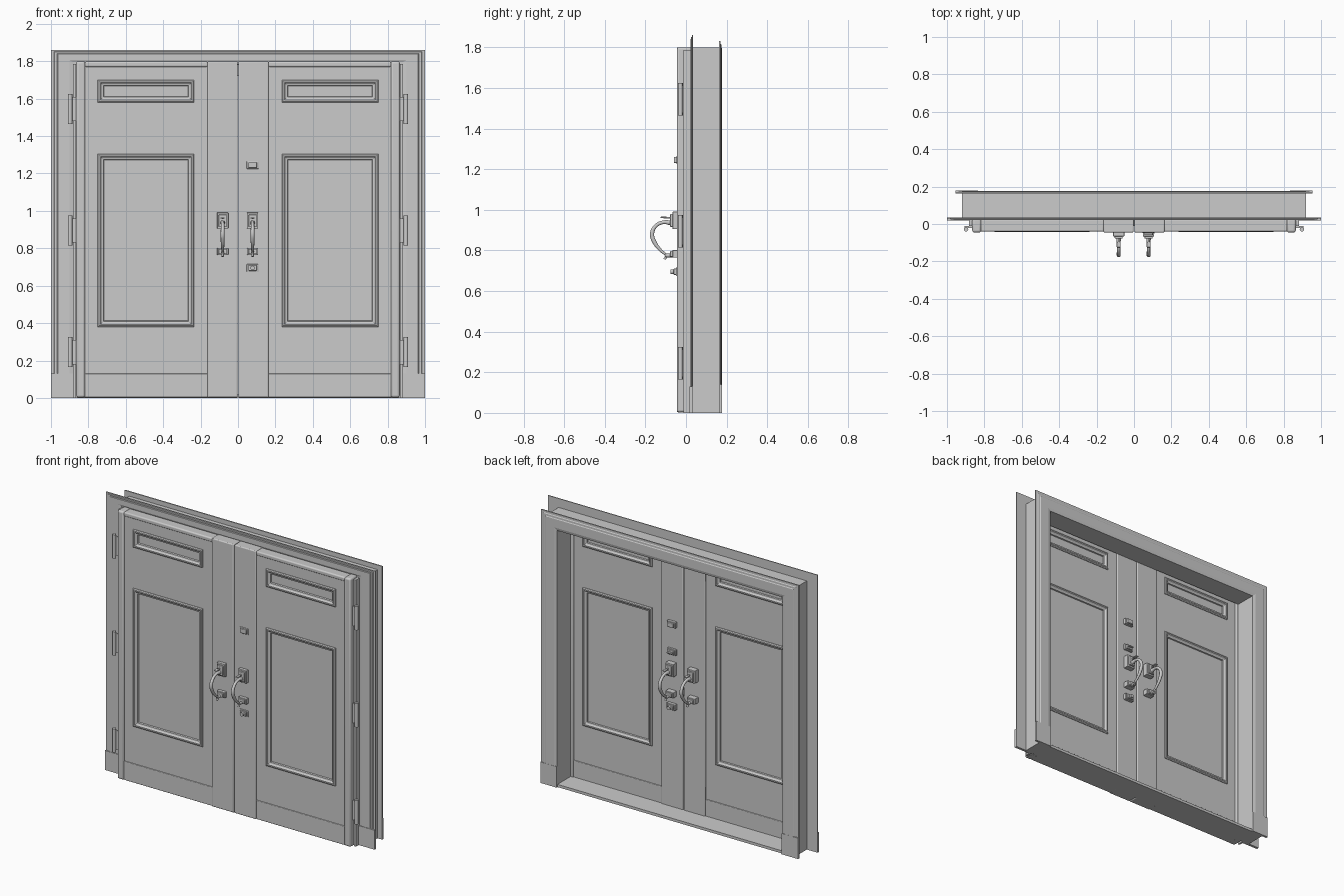
import bpy, bmesh, math
from mathutils import Vector

if "Cube" in bpy.data.objects:
    bpy.data.objects.remove(bpy.data.objects["Cube"])


def finish(name, bm, bevel=0.0, smooth=False):
    bmesh.ops.recalc_face_normals(bm, faces=bm.faces[:])
    me = bpy.data.meshes.new(name)
    bm.to_mesh(me)
    bm.free()
    ob = bpy.data.objects.new(name, me)
    bpy.context.collection.objects.link(ob)
    if bevel:
        m = ob.modifiers.new("bevel", 'BEVEL')
        m.width, m.segments, m.limit_method = bevel, 3, 'ANGLE'
    if smooth or bevel:
        bpy.ops.object.select_all(action='DESELECT')
        ob.select_set(True)
        bpy.context.view_layer.objects.active = ob
        bpy.ops.object.shade_smooth_by_angle(angle=math.radians(35))
    return ob


def box(name, x, y, z, bevel=0.0):
    bm = bmesh.new()
    bmesh.ops.create_cube(bm, size=1)
    for v in bm.verts:
        v.co = Vector((a[0] + (c + 0.5) * (a[1] - a[0]) for a, c in zip((x, y, z), v.co)))
    return finish(name, bm, bevel)


def cylinder(name, loc, r, length, axis='Z', sides=20):
    bm = bmesh.new()
    bmesh.ops.create_cone(bm, cap_ends=True, segments=sides, radius1=r, radius2=r, depth=length)
    for v in bm.verts:
        c = v.co.copy()
        v.co = Vector(loc) + (Vector((c.x, c.z, c.y)) if axis == 'Y' else c)
    return finish(name, bm, smooth=True)


def sweep(name, profile, corners, closed):
    """Mitred moulding: corners(d) gives the (x, z) path offset outward by d."""
    bm = bmesh.new()
    rows = [[bm.verts.new((x, y, z)) for x, z in corners(d)] for d, y in profile]
    n, k = len(rows), len(rows[0])
    for i in range(n):
        a, b = rows[i], rows[(i + 1) % n]
        for j in range(k if closed else k - 1):
            bm.faces.new((a[j], a[(j + 1) % k], b[(j + 1) % k], b[j]))
    if not closed:
        bm.faces.new([r[0] for r in rows])
        bm.faces.new([r[-1] for r in rows])
    return finish(name, bm)


def doorway(w, h, k):
    return lambda d: [(-w - d, 0), (-w - d, h + d * k), (w + d, h + d * k), (w + d, 0)]


def rectangle(x0, x1, z0, z1):
    return lambda d: [(x0 - d, z0 - d), (x0 - d, z1 + d), (x1 + d, z1 + d), (x1 + d, z0 - d)]


def span(s, a, b):
    return tuple(sorted((s * a, s * b)))


# Frame: jambs and head, stepped casings on both faces, sill
sweep("jamb", [(0, 0.03), (0.085, 0.03), (0.085, 0.168), (0, 0.168)], doorway(0.835, 1.72, 0.94), False)
sweep("front_casing", [(0, 0.035), (0, 0.025), (0.02, 0.021), (0.082, 0.021), (0.087, 0.025),
                       (0.1, 0.025), (0.105, 0.029), (0.12, 0.029), (0.12, 0.035)],
      doorway(0.88, 1.795, 0.54), False)
sweep("back_casing", [(0, 0.163), (0, 0.172), (0.02, 0.177), (0.082, 0.177), (0.087, 0.174),
                      (0.1, 0.174), (0.105, 0.171), (0.12, 0.171), (0.12, 0.163)],
      doorway(0.835, 1.72, 0.92), False)
sweep("door_stop", [(0, -0.012), (0.012, -0.012), (0.012, 0.032), (0, 0.032)], doorway(0.87, 1.78, 0.5), False)
box("sill", (-0.85, 0.85), (0.02, 0.168), (0, 0.018))
for s in (-1, 1):
    box("front_plinth", span(s, 0.88, 1.0), (0.018, 0.035), (0, 0.13))
    box("back_plinth", span(s, 0.834, 0.955), (0.163, 0.178), (0, 0.14))

F, B = -0.045, 0.03          # outer planes of the leaves
PANELS = [(0.235, 0.75, 0.38, 1.305), (0.235, 0.75, 1.58, 1.70)]
for s in (-1, 1):
    # Door leaf: thin core, proud edge stiles, inner rails around the panels
    box("door_core", span(s, 0.01, 0.86), (-0.026, 0.012), (0.003, 1.79))
    box("meeting_stile", span(s, 0.0015, 0.163), (F, B), (0.003, 1.8), 0.006)
    box("hinge_stile", span(s, 0.817, 0.865), (F, B), (0.003, 1.8), 0.011)
    box("top_rail_cap", span(s, 0.16, 0.82), (F + 0.004, B - 0.004), (1.77, 1.798), 0.008)
    box("kick_rail", span(s, 0.16, 0.82), (F + 0.006, B - 0.006), (0.003, 0.13), 0.004)
    for x0, x1, z0, z1 in [(0.16, 0.25, 0.12, 1.78), (0.735, 0.82, 0.12, 1.78),
                           (0.25, 0.735, 0.12, 0.395), (0.25, 0.735, 1.29, 1.595),
                           (0.25, 0.735, 1.685, 1.78)]:
        box("leaf_rail", span(s, x0, x1), (F + 0.01, B - 0.01), (z0, z1))
    # Panel mouldings on both faces
    for x0, x1, z0, z1 in PANELS:
        a, b = span(s, x0, x1)
        for face, q in ((F, 1), (B, -1)):
            prof = [(0, face + q * 0.022), (0, face + q * 0.006), (-0.006, face + q * 0.001),
                    (-0.014, face + q * 0.001), (-0.022, face + q * 0.008),
                    (-0.03, face + q * 0.01), (-0.034, face + q * 0.022)]
            sweep("panel_moulding", prof, rectangle(a, b, z0, z1), True)
    # Hinges
    for z in (0.245, 0.895, 1.545):
        box("hinge_leaf", span(s, 0.86, 0.905), (-0.022, -0.012), (z - 0.065, z + 0.065))
        cylinder("hinge_knuckle", (s * 0.898, -0.028, z), 0.012, 0.16)


def plate(name, x, z, w, h, q, depth):
    """Stepped hardware plate standing off face q (-1 front, 1 back)."""
    box(name, (x - w, x + w), span(q, 0.02, depth - 0.012), (z - h, z + h), 0.003)
    box(name + "_raised", (x - w * 0.72, x + w * 0.72), span(q, 0.02, depth),
        (z - h * 0.75, z + h * 0.75), 0.004)


def grip(name, x, q):
    """Curved pull handle swept along a bezier with varying thickness."""
    cu = bpy.data.curves.new(name, 'CURVE')
    cu.dimensions, cu.bevel_depth, cu.bevel_resolution = '3D', 0.01, 3
    cu.resolution_u, cu.use_fill_caps = 8, True
    pts = [(0.07, 0.935, 1.3), (0.115, 0.938, 0.9), (0.152, 0.917, 0.95), (0.167, 0.88, 1.1),
           (0.155, 0.84, 1.05), (0.125, 0.8, 0.8), (0.098, 0.772, 0.6), (0.106, 0.757, 0.7)]
    sp = cu.splines.new('BEZIER')
    sp.bezier_points.add(len(pts) - 1)
    for p, (y, z, r) in zip(sp.bezier_points, pts):
        p.co, p.radius = (x, q * y, z), r
        p.handle_left_type = p.handle_right_type = 'AUTO'
    ob = bpy.data.objects.new(name, cu)
    bpy.context.collection.objects.link(ob)


# Handles and locks on both faces
for q in (-1, 1):
    for x in (-0.082, 0.078):
        plate("handle_plate", x, 0.948, 0.03, 0.043, q, 0.078)
        plate("handle_foot", x, 0.783, 0.03, 0.019, q, 0.078)
        cylinder("foot_post", (x, q * 0.085, 0.775), 0.009, 0.036, 'Y')
        grip("pull_handle", x, q)
        # thumb latch
        box("thumb_latch_stem", (x - 0.004, x + 0.004), span(q, 0.07, 0.11), (0.958, 0.965))
        box("thumb_latch_pad", (x - 0.011, x + 0.011), span(q, 0.095, 0.125), (0.959, 0.966), 0.003)
    plate("upper_lock", 0.078, 1.245, 0.032, 0.02, q, 0.06)
    plate("lower_lock", 0.078, 0.695, 0.032, 0.02, q, 0.062)
    cylinder("lock_cylinder", (0.078, q * 0.065, 0.695), 0.012, 0.022, 'Y')
plate("inner_latch", 0.078, 1.06, 0.032, 0.02, 1, 0.055)
box("inner_latch_turn", (0.058, 0.098), (0.05, 0.068), (1.056, 1.064), 0.003)
